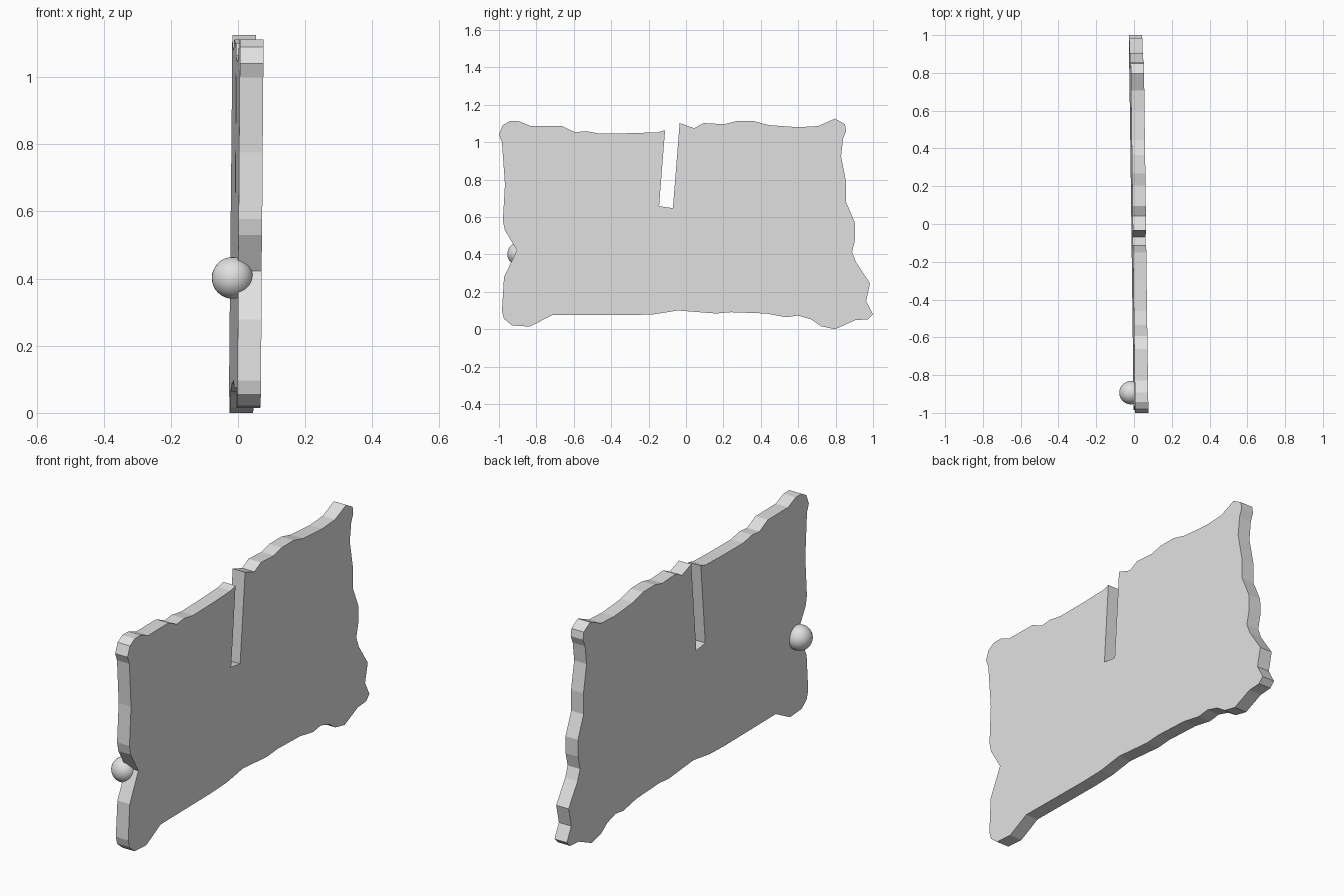
import bpy, bmesh

# One plain grey for the whole model
grey = bpy.data.materials.new("plain grey")
grey.diffuse_color = (0.75, 0.75, 0.75, 1)

# Ragged outline in (y, z), going round edge by edge
top_edge_front = [(-1.0, 1.04), (-.98, 1.09), (-.942, 1.112), (-.893, 1.112), (-.829, 1.086),
                  (-.663, 1.086), (-.594, 1.053), (-.535, 1.059), (-.46, 1.046),
                  (-.294, 1.048), (-.15, 1.053), (-.112, 1.064)]
slot = [(-.144, .658), (-.07, .647), (-.034, 1.102)]
top_edge_back = [(.043, 1.075), (.096, 1.102), (.203, 1.096), (.267, 1.112), (.364, 1.112),
                 (.444, 1.091), (.599, 1.08), (.706, 1.086), (.797, 1.126), (.85, 1.096),
                 (.856, 1.059), (.84, 1.02)]
back_edge = [(.829, .925), (.856, .786), (.856, .679), (.904, .567), (.904, .481),
             (.888, .412), (.909, .358), (.984, .246), (.963, .15), (1.0, .08), (.973, .053)]
bottom_edge = [(.904, .048), (.797, 0), (.722, .016), (.668, .053), (.599, .073),
               (.535, .064), (.428, .084), (.241, .091), (.16, .084), (-.043, .1),
               (-.171, .08), (-.294, .075), (-.717, .075), (-.834, .014), (-.93, .02),
               (-.973, .056), (-.984, .096)]
front_edge = [(-.973, .278), (-.904, .422), (-.968, .529), (-.979, .578), (-.968, .775),
              (-.984, 1.0)]
outline = top_edge_front + slot + top_edge_back + back_edge + bottom_edge + front_edge


def add_object(name, bm):
    bmesh.ops.recalc_face_normals(bm, faces=bm.faces)
    mesh = bpy.data.meshes.new(name)
    bm.to_mesh(mesh)
    bm.free()
    mesh.materials.append(grey)
    obj = bpy.data.objects.new(name, mesh)
    bpy.context.collection.objects.link(obj)
    return obj


# Slab: the outline on a slightly turned plane, extruded to its thickness
bm = bmesh.new()
face = bm.faces.new([bm.verts.new((-.0148 - .0127 * y + .0075 * z, y, z)) for y, z in outline])
extruded = bmesh.ops.extrude_face_region(bm, geom=[face], use_keep_orig=True)
new_verts = [g for g in extruded["geom"] if isinstance(g, bmesh.types.BMVert)]
bmesh.ops.translate(bm, verts=new_verts, vec=(.07, 0, 0))
add_object("door_panel", bm)

# Round knob, half sunk into the slab beside the notch
bm = bmesh.new()
bmesh.ops.create_uvsphere(bm, u_segments=32, v_segments=16, radius=.062)
bmesh.ops.translate(bm, verts=bm.verts, vec=(-.016, -.893, .402))
knob = add_object("door_knob", bm)
for p in knob.data.polygons:
    p.use_smooth = True
